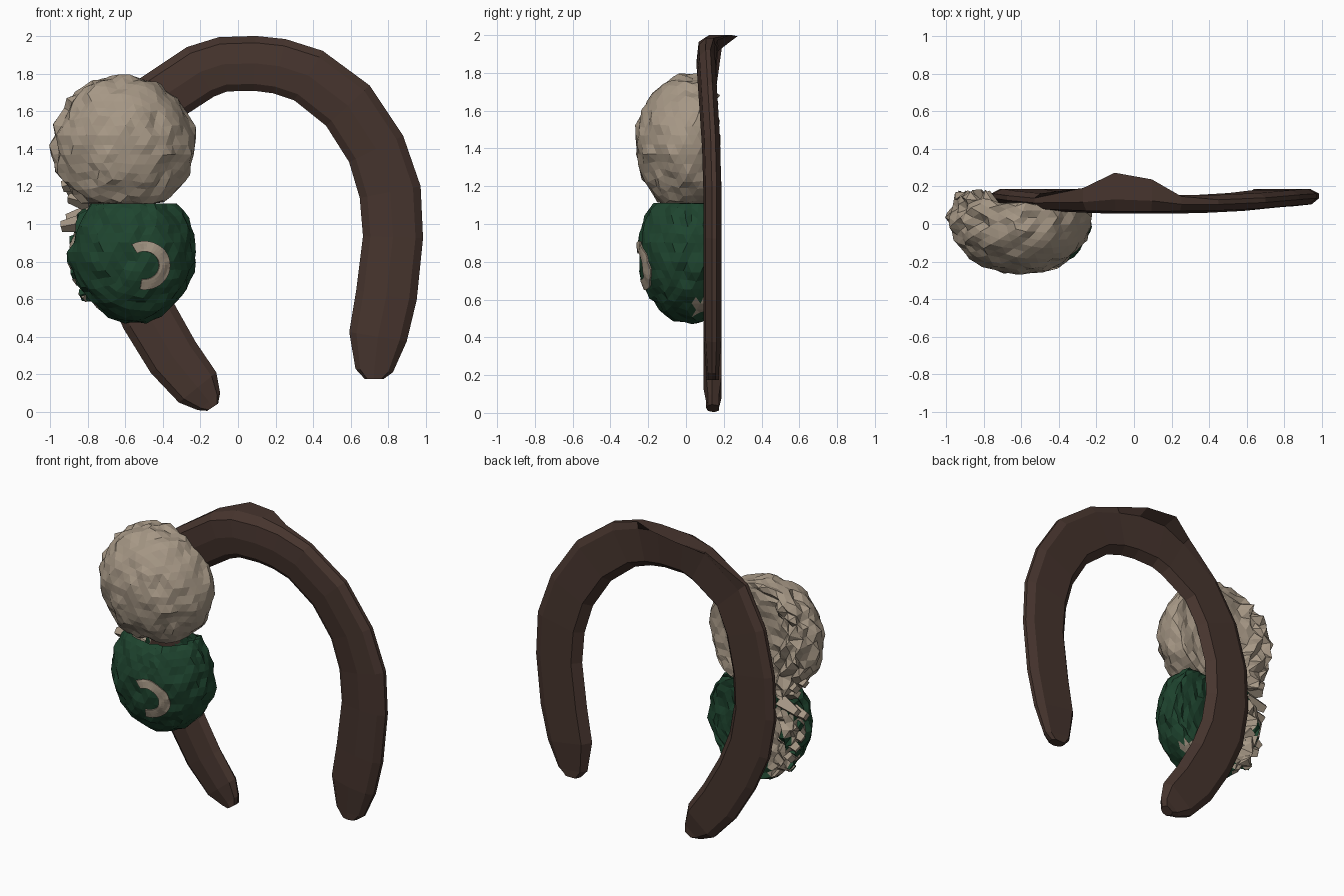
import bpy, bmesh, math, random
from mathutils import Vector, noise
from mathutils.bvhtree import BVHTree

if "Cube" in bpy.data.objects:
    bpy.data.objects.remove(bpy.data.objects["Cube"])

random.seed(4)


def material(name, rgb):
    m = bpy.data.materials.new(name)
    m.diffuse_color = (*rgb, 1)
    m.use_nodes = True
    m.node_tree.nodes["Principled BSDF"].inputs["Base Color"].default_value = m.diffuse_color
    return m


BROWN = material("dark brown", (0.062, 0.035, 0.027))
CREAM = material("warm cream", (0.38, 0.31, 0.235))
GREEN = material("deep green", (0.013, 0.058, 0.028))


def finish(bm, name, mats):
    bmesh.ops.recalc_face_normals(bm, faces=bm.faces[:])
    me = bpy.data.meshes.new(name)
    bm.to_mesh(me)
    bm.free()
    for m in mats:
        me.materials.append(m)
    ob = bpy.data.objects.new(name, me)
    bpy.context.collection.objects.link(ob)
    return ob


# Headband: flattened section swept along an open arch (x, z, half width)
path = [(.725, .175, .05), (.725, .22, .10), (.745, .4, .155), (.79, .62, .163),
        (.825, .93, .16), (.81, 1.17, .165), (.735, 1.4, .16), (.585, 1.63, .158),
        (.375, 1.79, .152), (.22, 1.84, .148), (.09, 1.855, .146), (-.08, 1.85, .146),
        (-.2, 1.81, .15), (-.42, 1.665, .152), (-.53, 1.46, .155),
        (-.595, 1.2, .155), (-.605, .95, .155), (-.565, .72, .155), (-.475, .51, .15),
        (-.345, .29, .145), (-.215, .13, .128), (-.155, .055, .075), (-.135, .025, .035)]
# section: (across, depth), inner edge to outer edge along the front, then the back
section = [(-1, -.1), (-.75, -.7), (0, -1), (.75, -.75), (1, -.1), (1, .4), (.7, .9), (-.7, .9)]
bm = bmesh.new()
rings = []
for i, (x, z, hw) in enumerate(path):
    a, b = path[max(i - 1, 0)], path[min(i + 1, len(path) - 1)]
    t = Vector((b[0] - a[0], 0, b[1] - a[1])).normalized()
    n = Vector((t.z, 0, -t.x))                      # points to the outside
    top = max(0, (z - 1.3) / .55)
    yc = .142 - .037 * top
    th = .05 if hw > .1 else .035
    lip = max(0, 1 - abs(x + .02) / .27) if z > 1.5 else 0   # crown edge bends backward
    ring = []
    for u, d in section:
        p = Vector((x, yc + d * th, z)) + n * u * hw
        if u == 1:
            p.y += lip * (.04 if d < 0 else .19)
        elif u == .7:
            p.y += lip * .03
            p.z += lip * .025
        ring.append(bm.verts.new(p))
    rings.append(ring)
for r, s in zip(rings, rings[1:]):
    for k in range(len(r)):
        j = (k + 1) % len(r)
        bm.faces.new((r[k], r[j], s[j], s[k]))
bm.faces.new(rings[0])
bm.faces.new(rings[-1])
finish(bm, "headband", [BROWN])


# Fluffy pompoms: rough low-poly domes, flattened where they meet the band
def pompom(name, centre, radii, mats, seed, z_min, z_max):
    bm = bmesh.new()
    bmesh.ops.create_icosphere(bm, subdivisions=4, radius=1)
    c = Vector(centre)
    for v in bm.verts:
        d = v.co.normalized()
        ragged = d.x < -.55 and d.y > -.3
        amp = .11 if ragged else .055
        f = 1 + amp * noise.noise(d * 3.5 + Vector((seed, 0, 0))) + random.uniform(-.6, .35) * amp
        p = c + Vector((d.x * radii[0], d.y * radii[1], d.z * radii[2])) * f
        outer = p.x < -.76
        limit = .15 if outer else .105
        if p.y > limit:
            p.y = limit + random.uniform(-1, 1) * (.035 if outer else .01)
        p.z = min(max(p.z, z_min), z_max)
        v.co = p
    bm.normal_update()
    tree = BVHTree.FromBMesh(bm)
    # ragged outer rear of the ball shows patches of the second colour
    if len(mats) > 1:
        for f in bm.faces:
            m = f.calc_center_median()
            outer = m.x < -.66 and m.y > .03 and noise.noise(m * 7) > -.22
            inner = -.42 < m.x and m.y > .035 and .52 < m.z < .6
            f.material_index = int(outer or inner)
    # drop the hidden flat where the two balls join
    flat = [f for f in bm.faces if all(abs(v.co.z - 1.11) < .001 for v in f.verts)]
    bmesh.ops.delete(bm, geom=flat, context='FACES')
    finish(bm, name, mats)
    return tree


pompom("cream_pompom", (-.605, .035, 1.42), (.375, .305, .375), [CREAM], 2.0, 1.11, 1.8)
tree = pompom("green_pompom", (-.56, .03, .85), (.335, .285, .375), [GREEN, CREAM], 7.0, .47, 1.11)

# Loose tufts on the outer rear edge
for name, mat, count, z0, z1 in (("cream_tufts", CREAM, 11, .64, 1.28),
                                 ("green_tufts", GREEN, 3, .6, 1.0)):
    bm = bmesh.new()
    for i in range(count):
        z = z0 + (z1 - z0) * (i + random.random() * .6) / count
        base = Vector((-.78, random.uniform(.06, .12), z))
        reach = .08 + .09 * max(0, min(1, (z - .65) / .3))
        tip = base + Vector((-reach * random.uniform(.6, 1), random.uniform(-.02, .06),
                             random.uniform(-.07, .05)))
        q = (tip - base).to_track_quat('Z', 'Y')

        def ring_at(p, r):
            return [bm.verts.new(p + q @ Vector((r * math.cos(k * math.pi / 2),
                                                 r * math.sin(k * math.pi / 2), 0))) for k in range(4)]
        ring, end = ring_at(base, .055), ring_at(tip, .03)
        for k in range(4):
            j = (k + 1) % 4
            bm.faces.new((ring[k], ring[j], end[j], end[k]))
        bm.faces.new(end)
        bm.faces.new(ring)
    finish(bm, name, [mat])

# Curled cream strand laid onto the front of the green pompom
bm = bmesh.new()
steps, across = 24, 4
grid = []
for i in range(steps + 1):
    a = math.radians(120 - 220 * i / steps)
    row = []
    for k in range(across + 1):
        w = .078 + .058 * k / across
        x, z = -.498 + w * math.cos(a), .78 + w * .95 * math.sin(a)
        hit = tree.ray_cast(Vector((x, -1, z)), Vector((0, 1, 0)))[0]
        row.append(bm.verts.new((x, (hit.y if hit else -.2) - .007, z)))
    grid.append(row)
for r, s in zip(grid, grid[1:]):
    for k in range(across):
        bm.faces.new((r[k], r[k + 1], s[k + 1], s[k]))
ob = finish(bm, "cream_strand", [CREAM])
sol = ob.modifiers.new("thickness", 'SOLIDIFY')
sol.thickness = .008
sol.offset = 0
